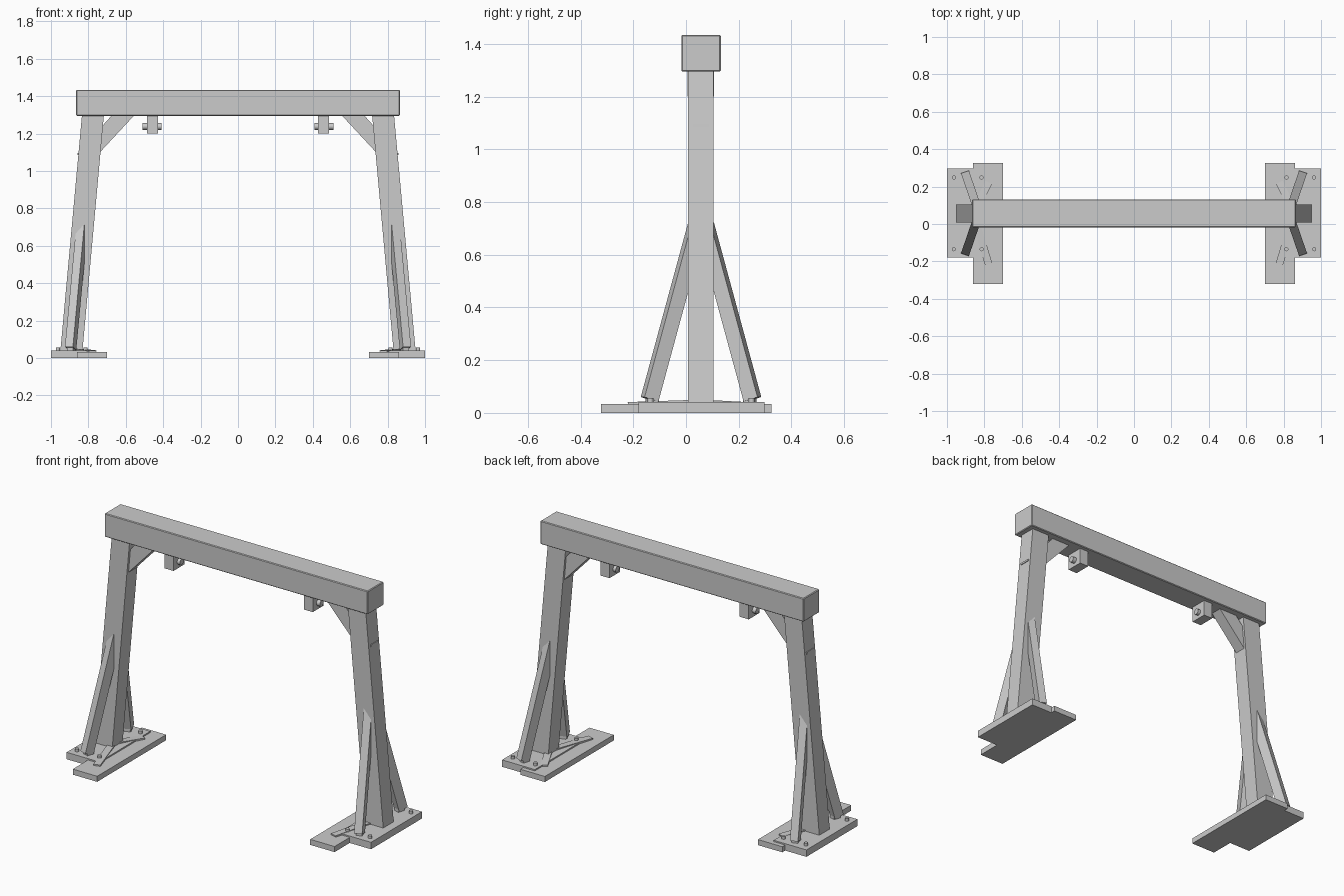
import bpy, bmesh
from mathutils import Vector, Matrix

if "Cube" in bpy.data.objects:
    bpy.data.objects.remove(bpy.data.objects["Cube"])

YC = 0.057  # centre line of the frame in y


def finish(name, bm, bevel=0.0):
    bmesh.ops.recalc_face_normals(bm, faces=bm.faces)
    me = bpy.data.meshes.new(name)
    bm.to_mesh(me)
    bm.free()
    ob = bpy.data.objects.new(name, me)
    bpy.context.collection.objects.link(ob)
    if bevel:
        m = ob.modifiers.new("edge_bevel", 'BEVEL')
        m.width, m.segments = bevel, 1
    return ob


def box(name, x0, x1, y0, y1, z0, z1, bevel=0.0):
    return prism(name, [(x0, z0), (x1, z0), (x1, z1), (x0, z1)], y0, y1, bevel)


def prism(name, profile, y0, y1, bevel=0.0):
    """Extrude an x-z profile along y."""
    bm = bmesh.new()
    face = bm.faces.new([bm.verts.new((x, y0, z)) for x, z in profile])
    ext = bmesh.ops.extrude_face_region(bm, geom=[face])
    verts = [v for v in ext["geom"] if isinstance(v, bmesh.types.BMVert)]
    bmesh.ops.translate(bm, vec=(0, y1 - y0, 0), verts=verts)
    return finish(name, bm, bevel)


def bar(name, a, b, width, depth, floor_cut=None):
    """Square bar from a to b; width lies horizontal."""
    a, b = Vector(a), Vector(b)
    d = (b - a).normalized()
    side = d.cross(Vector((0, 0, 1))).normalized() * width / 2
    up = side.cross(d).normalized() * depth / 2
    bm = bmesh.new()
    rings = [[bm.verts.new(p + side * i + up * j) for i, j in
              ((-1, -1), (1, -1), (1, 1), (-1, 1))] for p in (a, b)]
    bm.faces.new(rings[0])
    bm.faces.new(rings[1])
    for k in range(4):
        n = (k + 1) % 4
        bm.faces.new((rings[0][k], rings[0][n], rings[1][n], rings[1][k]))
    return finish(name, bm)


def pin(name, centre, radius, length, axis='Z', sides=12):
    bm = bmesh.new()
    bmesh.ops.create_cone(bm, cap_ends=True, segments=sides, radius1=radius,
                          radius2=radius, depth=length)
    if axis == 'X':
        bmesh.ops.rotate(bm, verts=bm.verts, matrix=Matrix.Rotation(1.570796, 3, 'Y'))
    bmesh.ops.translate(bm, verts=bm.verts, vec=centre)
    ob = finish(name, bm)
    for p in ob.data.polygons:
        p.use_smooth = len(p.vertices) == 4
    ob.data.set_sharp_from_angle(angle=0.7)
    return ob


# Top beam
box("top_beam", -0.865, 0.865, -0.018, 0.132, 1.295, 1.434, 0.004)

for s, side in ((-1, "left"), (1, "right")):
    def sx(x0, x1):
        return sorted((s * x0, s * x1))

    # Ground plates
    box(side + "_foot_board", *sx(0.70, 0.86), -0.322, 0.325, 0, 0.033)
    box(side + "_base_plate", *sx(0.785, 1.0), -0.18, 0.298, 0, 0.041)

    # Leaning leg
    prism(side + "_leg", [(s * x, z) for x, z in
          ((0.950, 0.035), (0.832, 0.035), (0.717, 1.30), (0.834, 1.30))], 0.007, 0.105)
    # Thin slot plate on the outer face of the leg
    prism(side + "_leg_tab", [(s * x, z) for x, z in
          ((0.82, 1.085), (0.858, 1.085), (0.857, 1.097), (0.82, 1.097))], 0.024, 0.09)

    # Corner brace between leg and beam
    prism(side + "_corner_brace", [(s * x, z) for x, z in
          ((0.555, 1.297), (0.675, 1.297), (0.735, 1.23), (0.76, 1.22), (0.76, 1.10), (0.738, 1.10))],
          YC - 0.035, YC + 0.035)

    # Hanger block with cross pin
    box(side + "_hanger", *sx(0.428, 0.487), 0.006, 0.107, 1.2, 1.3)
    pin(side + "_hanger_pin", (s * 0.46, YC, 1.238), 0.018, 0.1, 'X')

    # Diagonal struts, their foot blocks, and the thin straps on the plate
    for t, end, strap_y in ((-1, "front", -0.215), (1, "back", 0.222)):
        bar(f"{side}_{end}_strut", (s * 0.895, YC + t * 0.195, 0.052),
            (s * 0.833, YC + t * 0.015, 0.715), 0.045, 0.058)
        bar(f"{side}_{end}_strut_foot", (s * 0.898, YC + t * 0.205, 0.046),
            (s * 0.885, YC + t * 0.165, 0.046), 0.035, 0.024)
        bar(f"{side}_{end}_strap", (s * 0.86, YC, 0.044),
            (s * 0.777, strap_y, 0.035), 0.04, 0.012)
        # Anchor bolts
        for i, x in enumerate((0.963, 0.815)):
            pin(f"{side}_{end}_bolt_{i + 1}", (s * x, YC + t * 0.192, 0.046), 0.011, 0.022)
